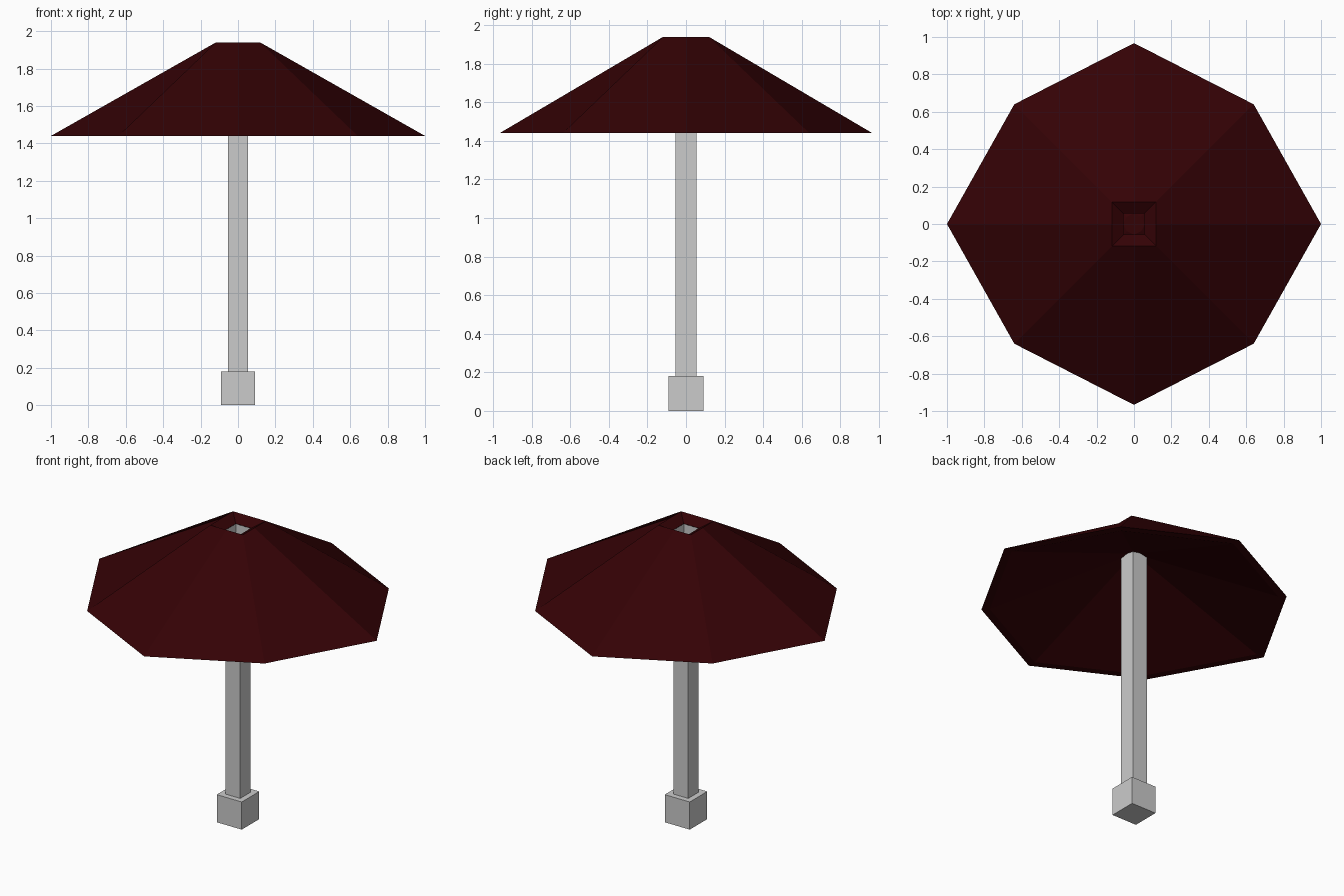
import bpy, bmesh

if "Cube" in bpy.data.objects:
    bpy.data.objects.remove(bpy.data.objects["Cube"])

red = bpy.data.materials.new("dark_red_cloth")
red.diffuse_color = (0.034, 0.0005, 0.0015, 1)
red.use_nodes = True
red.node_tree.nodes["Principled BSDF"].inputs["Base Color"].default_value = red.diffuse_color


def ring(diag, side_x, side_y, z):
    """Eight points: axis points alternating with diagonal corners."""
    return [(side_x, 0, z), (diag, diag, z), (0, side_y, z), (-diag, diag, z),
            (-side_x, 0, z), (-diag, -diag, z), (0, -side_y, z), (diag, -diag, z)]


def rim(scale, z):
    return ring(0.64 * scale, 1.0 * scale, 0.967 * scale, z)


def finish(name, bm, material=None):
    mesh = bpy.data.meshes.new(name)
    bm.to_mesh(mesh)
    bm.free()
    obj = bpy.data.objects.new(name, mesh)
    bpy.context.collection.objects.link(obj)
    if material:
        mesh.materials.append(material)
    return obj


def box(name, half, z0, z1, open_top=False):
    bm = bmesh.new()
    bmesh.ops.create_cube(bm, size=1)
    for v in bm.verts:
        v.co = (v.co.x * 2 * half, v.co.y * 2 * half, z0 if v.co.z < 0 else z1)
    if open_top:
        top = [f for f in bm.faces if f.calc_center_median().z > z1 - 1e-4]
        bmesh.ops.delete(bm, geom=top, context='FACES_ONLY')
    return finish(name, bm)


# Canopy: sunken square top, outer slope, thin lip, shallower underside
bm = bmesh.new()
profile = [ring(0.055, 0.055, 0.055, 1.9),
           ring(0.118, 0.118, 0.118, 1.94),
           rim(1.0, 1.44),
           rim(0.945, 1.44),
           rim(0.06, 1.755)]
rings = [[bm.verts.new(p) for p in r] for r in profile]
for a, b in zip(rings, rings[1:]):
    for i in range(8):
        j = (i + 1) % 8
        bm.faces.new((a[i], b[i], b[j], a[j]))
bm.faces.new(rings[-1][::-1])
finish("canopy", bm, red)

# Pole, open at the top, and its foot
box("pole", 0.054, 0.18, 1.9, open_top=True)
box("foot", 0.09, 0.0, 0.18)
